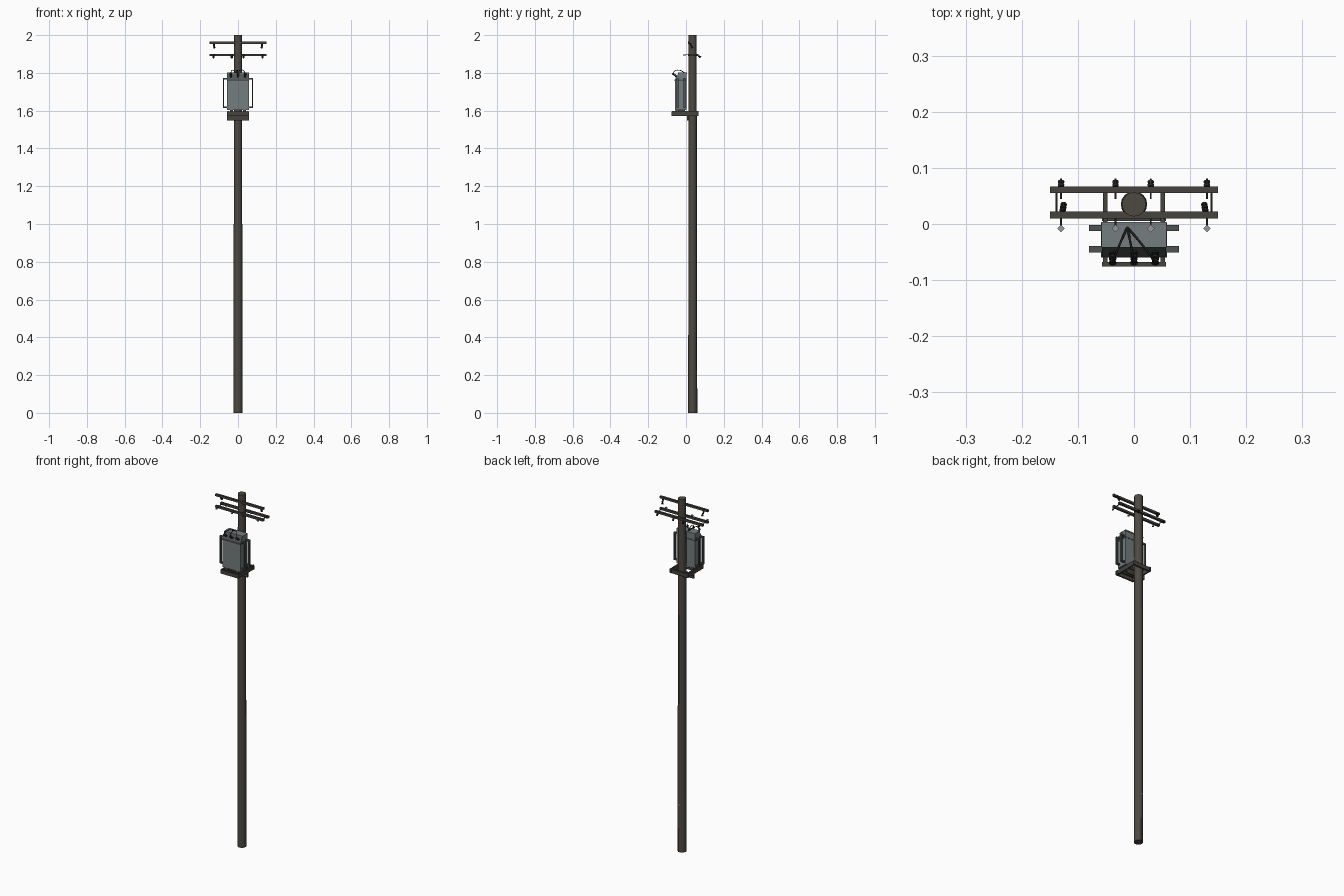
import bpy, bmesh, math
from mathutils import Vector

if "Cube" in bpy.data.objects:
    bpy.data.objects.remove(bpy.data.objects["Cube"])


def mat(name, r, g, b):
    m = bpy.data.materials.new(name)
    m.diffuse_color = (r, g, b, 1)
    m.use_nodes = True
    m.node_tree.nodes["Principled BSDF"].inputs["Base Color"].default_value = m.diffuse_color
    return m


POLE = mat("weathered_brown", 0.075, 0.067, 0.054)
STEEL = mat("dark_steel", 0.062, 0.056, 0.048)
TANK = mat("grey_paint", 0.175, 0.205, 0.21)
FIN = mat("dark_grey", 0.075, 0.085, 0.085)
BLACK = mat("black_rubber", 0.018, 0.017, 0.016)
LIGHT = mat("light_metal", 0.30, 0.32, 0.32)


def finish(name, bm, m, smooth=False):
    me = bpy.data.meshes.new(name)
    bmesh.ops.recalc_face_normals(bm, faces=bm.faces)
    bm.to_mesh(me)
    bm.free()
    me.materials.append(m)
    o = bpy.data.objects.new(name, me)
    bpy.context.collection.objects.link(o)
    if smooth:
        bpy.ops.object.select_all(action='DESELECT')
        o.select_set(True)
        bpy.context.view_layer.objects.active = o
        bpy.ops.object.shade_smooth_by_angle(angle=math.radians(35))
    return o


def add_box(bm, x0, x1, y0, y1, z0, z1):
    vs = bmesh.ops.create_cube(bm, size=1)['verts']
    for v in vs:
        v.co = Vector(((x0 + x1) / 2 + v.co.x * (x1 - x0),
                       (y0 + y1) / 2 + v.co.y * (y1 - y0),
                       (z0 + z1) / 2 + v.co.z * (z1 - z0)))


def box(name, m, *b):
    bm = bmesh.new()
    add_box(bm, *b)
    return finish(name, bm, m)


def add_rod(bm, a, b, r1, r2=None, n=8):
    a, b = Vector(a), Vector(b)
    d = b - a
    vs = bmesh.ops.create_cone(bm, cap_ends=True, segments=n, radius1=r1,
                               radius2=r1 if r2 is None else r2, depth=d.length)['verts']
    q = Vector((0, 0, 1)).rotation_difference(d)
    for v in vs:
        v.co = q @ v.co + (a + b) / 2


def rod(name, m, a, b, r1, r2=None, n=8):
    bm = bmesh.new()
    add_rod(bm, a, b, r1, r2, n)
    return finish(name, bm, m, True)


def insulator(name, a, b, r, discs):
    # core rod with ribbed discs
    a, b = Vector(a), Vector(b)
    bm = bmesh.new()
    add_rod(bm, a, b, r * 0.4)
    for i in range(discs):
        t = (i + 0.6) / (discs + 0.2)
        p, h = a.lerp(b, t), (b - a) * 0.3 / discs
        add_rod(bm, p - h, p + h, r * 0.75, r, 10)
    return finish(name, bm, BLACK, True)


def cable(name, pts, r):
    cu = bpy.data.curves.new(name, 'CURVE')
    cu.dimensions = '3D'
    cu.bevel_depth, cu.bevel_resolution, cu.resolution_u = r, 1, 6
    s = cu.splines.new('BEZIER')
    s.bezier_points.add(len(pts) - 1)
    for p, c in zip(s.bezier_points, pts):
        p.co = c
        p.handle_left_type = p.handle_right_type = 'AUTO'
    cu.materials.append(BLACK)
    o = bpy.data.objects.new(name, cu)
    bpy.context.collection.objects.link(o)
    bpy.ops.object.select_all(action='DESELECT')
    o.select_set(True)
    bpy.context.view_layer.objects.active = o
    bpy.ops.object.convert(target='MESH')


PY = 0.035  # pole axis in y

# pole, ground conduit and base cover
rod("pole", POLE, (0, PY, 0), (0, PY, 2), 0.0235, 0.0215, 16)
rod("ground_conduit", POLE, (0.004, 0.054, 0.1), (0.004, 0.053, 1.345), 0.0045)
rod("conduit_base", POLE, (0.004, 0.054, 0), (0.004, 0.054, 0.13), 0.006)
box("pole_tag", LIGHT, -0.004, 0.004, 0.057, 0.0595, 0.265, 0.272)

# crossarms
box("upper_crossarm", STEEL, -0.15, 0.15, 0.010, 0.022, 1.954, 1.966)
for nm, y in (("front", 0.010), ("back", 0.055)):
    box("lower_crossarm_" + nm, STEEL, -0.15, 0.15, y, y + 0.012, 1.889, 1.901)
for s in (-1, 1):
    rod("crossarm_spacer", STEEL, (s * 0.138, 0.012, 1.895), (s * 0.138, 0.062, 1.895), 0.002)
    insulator("hanging_insulator", (s * 0.128, 0.020, 1.958), (s * 0.125, 0.036, 1.930), 0.006, 3)

# insulators and eye bolts on the lower pair
for x in (-0.13, -0.033, 0.03, 0.13):
    rod("eye_bolt", STEEL, (x, 0.012, 1.895), (x, -0.006, 1.895), 0.0015)
    bm = bmesh.new()
    add_rod(bm, (x, -0.008, 1.893), (x, -0.008, 1.897), 0.007, n=4)
    finish("eye_plate", bm, LIGHT)
    rod("insulator_pin", STEEL, (x, 0.045, 1.895), (x, 0.081, 1.886), 0.0015)
    insulator("line_insulator", (x, 0.064, 1.891), (x, 0.077, 1.880), 0.006, 2)

# mounting frame
for s in (-1, 1):
    box("frame_side_beam", STEEL, s * 0.051 - 0.004, s * 0.051 + 0.004, -0.075, 0.067, 1.573, 1.597)
    box("tank_foot", STEEL, s * 0.035 - 0.008, s * 0.035 + 0.008, -0.056, -0.004, 1.592, 1.604)
box("frame_front_beam", STEEL, -0.057, 0.057, -0.076, -0.068, 1.573, 1.595)
box("frame_back_beam", STEEL, -0.057, 0.057, 0.057, 0.065, 1.573, 1.595)
box("pole_bracket_beam", STEEL, -0.057, 0.057, 0.005, 0.013, 1.549, 1.575)
for y in (-0.05, -0.01):
    box("tank_support", STEEL, -0.05, 0.05, y - 0.004, y + 0.004, 1.582, 1.593)

# tank with a sloped front top
prof = [(0.002, 1.603), (-0.058, 1.603), (-0.058, 1.765), (-0.042, 1.795), (0.002, 1.795)]
bm = bmesh.new()
f = bm.faces.new([bm.verts.new((-0.057, y, z)) for y, z in prof])
ext = bmesh.ops.extrude_face_region(bm, geom=[f])['geom']
for v in ext:
    if isinstance(v, bmesh.types.BMVert):
        v.co.x = 0.057
tank = finish("transformer_tank", bm, TANK)
# dark sloped terminal panel
tank.data.materials.append(FIN)
for p in tank.data.polygons:
    if p.normal.y < -0.3 and p.normal.z > 0.2:
        p.material_index = 1
box("tank_lid", TANK, -0.058, 0.058, -0.042, 0.004, 1.795, 1.801)
box("tank_rim", FIN, -0.059, 0.059, -0.060, 0.003, 1.757, 1.764)

# cooling tubes on both sides
for s in (-1, 1):
    for y in (-0.045, -0.007):
        bm = bmesh.new()
        xs = sorted((s * 0.073, s * 0.080))
        add_box(bm, xs[0], xs[1], y - 0.0055, y + 0.0055, 1.615, 1.772)
        xs = sorted((s * 0.055, s * 0.0735))
        for z in (1.615, 1.765):
            add_box(bm, xs[0], xs[1], y - 0.0055, y + 0.0055, z, z + 0.007)
        finish("cooling_tube", bm, FIN)

# bushings and cables
for x in (-0.038, 0.0, 0.038):
    insulator("bushing", (x, -0.047, 1.778), (x, -0.072, 1.797), 0.007, 3)
    cable("cable", [(x, -0.071, 1.796), (x * 0.85 - 0.002, -0.058, 1.811),
                    (x * 0.5 - 0.006, -0.035, 1.814), (-0.012, -0.006, 1.800)], 0.002)
